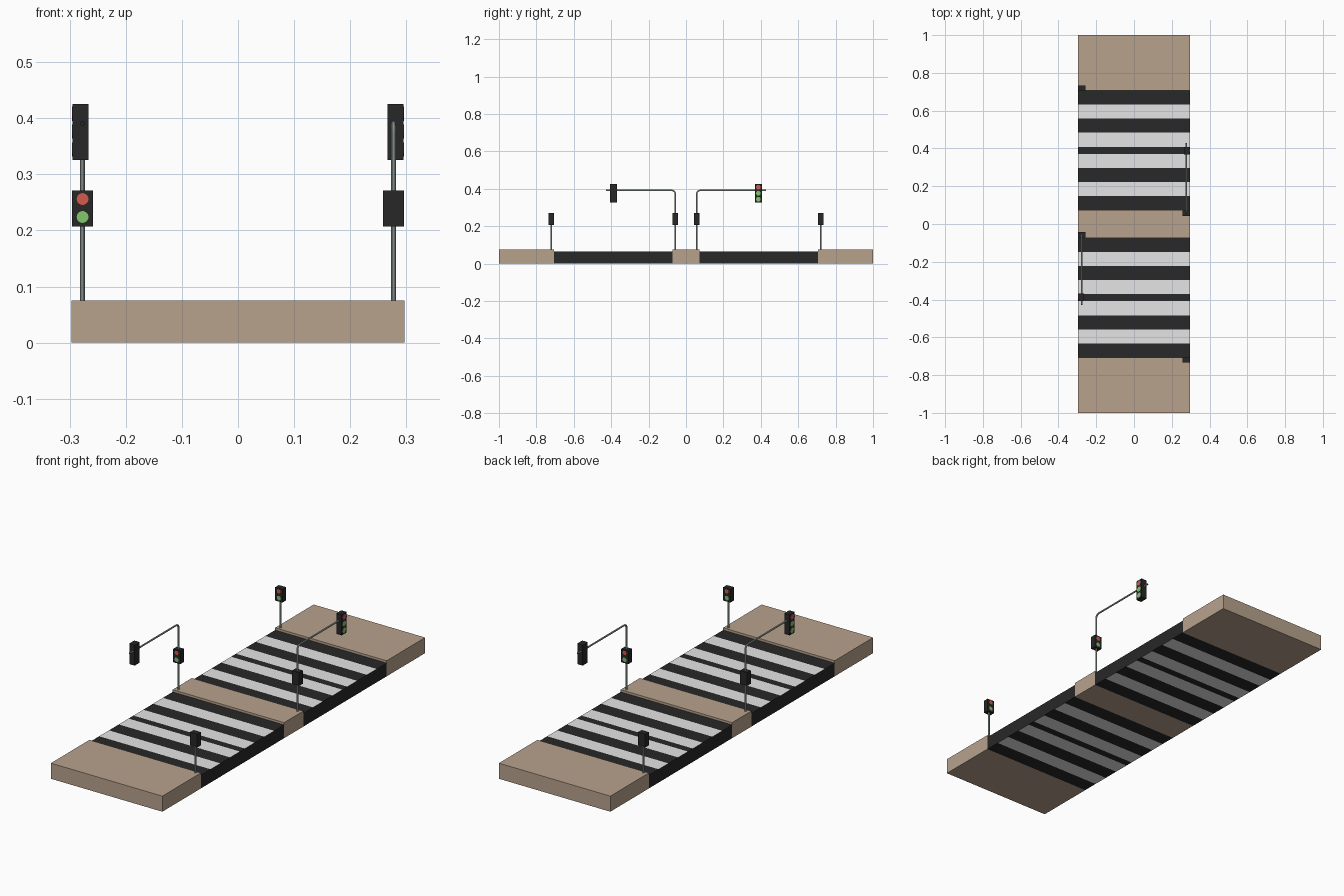
import bpy, bmesh, math
from mathutils import Matrix, Vector

cube = bpy.data.objects.get("Cube")
if cube:
    bpy.data.objects.remove(cube, do_unlink=True)


def material(name, rgb):
    m = bpy.data.materials.new(name)
    m.use_nodes = True
    color = (*rgb, 1)
    m.diffuse_color = color
    m.node_tree.nodes["Principled BSDF"].inputs["Base Color"].default_value = color
    return m


PAVING = material("tan paving", (0.48, 0.365, 0.27))
ASPHALT = material("dark asphalt", (0.021, 0.021, 0.021))
PAINT = material("white road paint", (0.78, 0.78, 0.78))
STEEL = material("grey steel", (0.36, 0.44, 0.41))
HOUSING = material("black housing", (0.019, 0.02, 0.019))
RED = material("red lamp", (0.66, 0.1, 0.075))
GREEN = material("green lamp", (0.22, 0.58, 0.14))

HALF = 0.297          # half width of the crossing
CURB = 0.075          # paving height
ROAD = 0.064          # road height
MID, EDGE = 0.073, 0.707   # road limits along y
POLE_X, POLE_R = 0.277, 0.0042


def finish(name, bm, *mats):
    me = bpy.data.meshes.new(name)
    bm.to_mesh(me)
    bm.free()
    for mat in mats:
        me.materials.append(mat)
    ob = bpy.data.objects.new(name, me)
    bpy.context.collection.objects.link(ob)
    return ob


def box_mesh(lo, hi):
    lo, hi = Vector(lo), Vector(hi)
    bm = bmesh.new()
    place = Matrix.Translation((lo + hi) / 2) @ Matrix.Diagonal((*(hi - lo), 1))
    bmesh.ops.create_cube(bm, size=1, matrix=place)
    return bm


def box(name, lo, hi, mat, turn=Matrix()):
    bm = box_mesh(lo, hi)
    bm.transform(turn)
    return finish(name, bm, mat)


def smooth(ob):
    bpy.ops.object.select_all(action="DESELECT")
    ob.select_set(True)
    bpy.context.view_layer.objects.active = ob
    bpy.ops.object.shade_smooth_by_angle()


def disc(name, centre, direction, radius, mat, turn):
    # nearly flush round plate facing along the given direction
    bm = bmesh.new()
    aim = Vector(direction).to_track_quat("Z", "Y").to_matrix().to_4x4()
    bmesh.ops.create_cone(bm, cap_ends=True, segments=24, radius1=radius, radius2=radius,
                          depth=0.001, matrix=turn @ Matrix.Translation(centre) @ aim)
    smooth(finish(name, bm, mat))


def tube(name, points, turn):
    cu = bpy.data.curves.new(name, "CURVE")
    cu.dimensions = "3D"
    cu.bevel_depth = POLE_R
    cu.bevel_resolution = 3
    cu.materials.append(STEEL)
    sp = cu.splines.new("POLY")
    sp.points.add(len(points) - 1)
    for p, co in zip(sp.points, points):
        p.co = (*(turn @ Vector(co)), 1)
    ob = bpy.data.objects.new(name, cu)
    bpy.context.collection.objects.link(ob)
    bpy.ops.object.select_all(action="DESELECT")
    ob.select_set(True)
    bpy.context.view_layer.objects.active = ob
    bpy.ops.object.convert(target="MESH")
    smooth(bpy.context.view_layer.objects.active)


def pedestrian_signal(side, y, turn):
    # small two-lamp box looking along +y
    box(side + "_walk_signal_box", (POLE_X - 0.019, y - 0.014, 0.207),
        (POLE_X + 0.019, y + 0.014, 0.271), HOUSING, turn)
    for label, z, mat in (("red", 0.256, RED), ("green", 0.224, GREEN)):
        disc(f"{side}_walk_{label}_lamp", (POLE_X, y + 0.014, z), (0, 1, 0), 0.0105, mat, turn)


def road(side, turn):
    # solid slab cut across at each stripe edge, the middle dark band half as long
    unit = (EDGE - MID) / 8.5
    cuts = [MID + unit * (i if i < 5 else i - 0.5) for i in range(1, 9)]
    bm = box_mesh((-HALF, MID, 0), (HALF, EDGE, ROAD))
    for y in cuts:
        bmesh.ops.bisect_plane(bm, geom=bm.verts[:] + bm.edges[:] + bm.faces[:],
                               plane_co=(0, y, 0), plane_no=(0, 1, 0))
    # every second band is painted on top and underside, the sides stay dark
    bm.normal_update()
    for f in bm.faces:
        band = sum(f.calc_center_median().y > y for y in cuts)
        f.material_index = band % 2 if abs(f.normal.z) > 0.5 else 0
    bm.transform(turn)
    finish(side + "_striped_road", bm, ASPHALT, PAINT)


def mast(side, turn):
    # bent pole reaching out over the road
    base_y, top_z, bend, tip = 0.057, 0.391, 0.019, 0.428
    path = [(POLE_X, base_y, CURB - 0.005)]
    for i in range(9):
        a = math.pi / 2 * i / 8
        path.append((POLE_X, base_y + bend * (1 - math.cos(a)), top_z - bend * (1 - math.sin(a))))
    path.append((POLE_X, tip, top_z))
    tube(side + "_mast", path, turn)
    disc(side + "_mast_end_cap", (POLE_X, tip, top_z), (0, 1, 0), POLE_R, HOUSING, turn)
    pedestrian_signal(side + "_mast", base_y, turn)
    # three-lamp traffic head looking along +x
    box(side + "_traffic_head", (0.266, 0.368, 0.326), (0.295, 0.406, 0.425), HOUSING, turn)
    for label, z, mat in (("top", 0.408, RED), ("middle", 0.376, GREEN), ("bottom", 0.344, GREEN)):
        disc(f"{side}_traffic_{label}_lamp", (0.295, 0.387, z), (1, 0, 0), 0.0125, mat, turn)


# paving island between the two roads
box("middle_island", (-HALF, -MID, 0), (HALF, MID, CURB), PAVING)

# each half is the other turned half way round
for side, turn in (("back", Matrix()), ("front", Matrix.Rotation(math.pi, 4, "Z"))):
    box(side + "_sidewalk", (-HALF, EDGE, 0), (HALF, 1, CURB), PAVING, turn)
    road(side, turn)
    mast(side, turn)
    # post on the opposite sidewalk, looking across the road
    tube(side + "_facing_post", [(POLE_X, -0.72, CURB - 0.005), (POLE_X, -0.72, 0.21)], turn)
    pedestrian_signal(side + "_facing_post", -0.72, turn)
